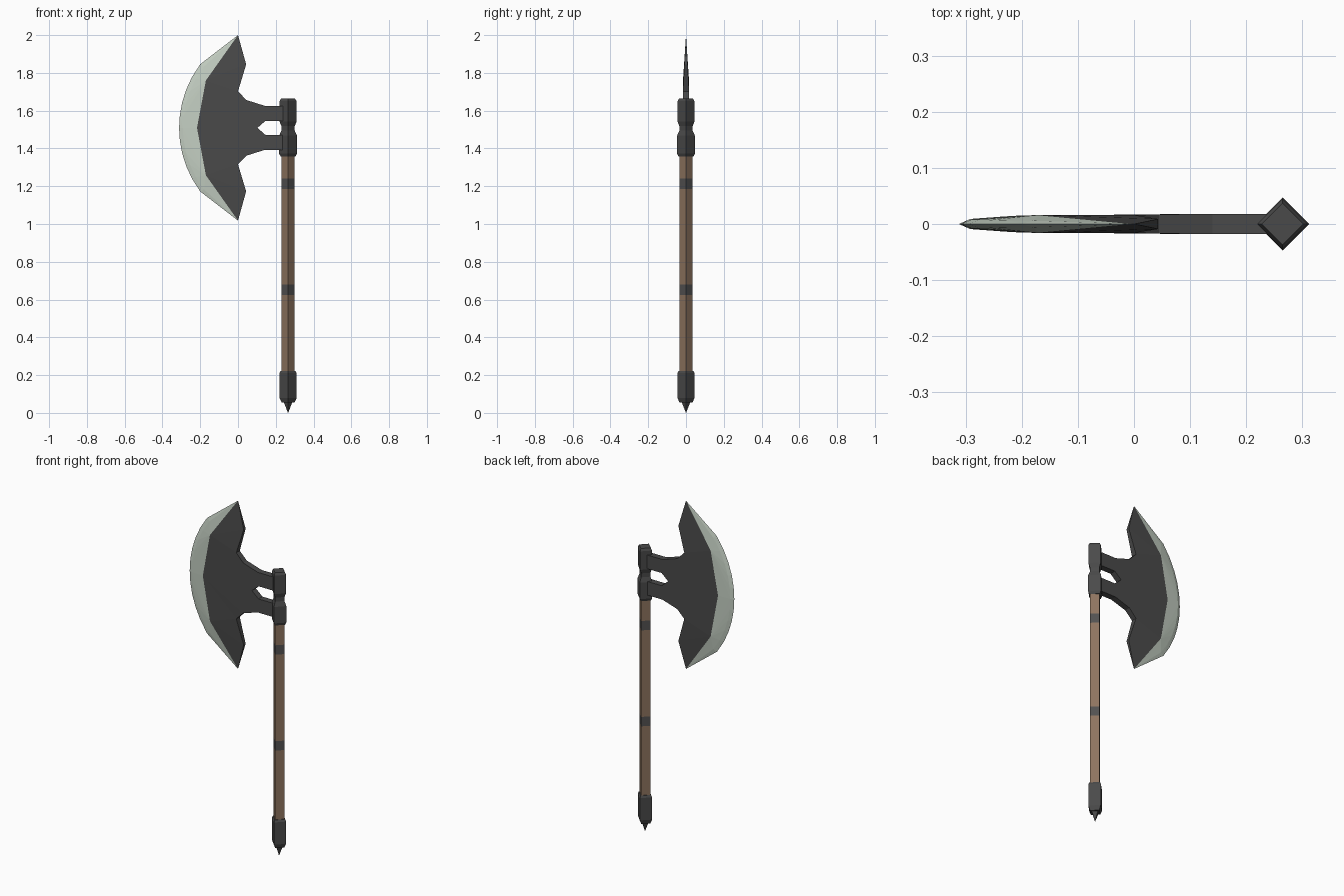
import bpy, bmesh, math

if "Cube" in bpy.data.objects:
    bpy.data.objects.remove(bpy.data.objects["Cube"])


def material(name, rgb):
    m = bpy.data.materials.new(name)
    m.diffuse_color = (*rgb, 1)
    m.use_nodes = True
    m.node_tree.nodes["Principled BSDF"].inputs["Base Color"].default_value = m.diffuse_color
    return m


IRON = material("dark iron", (0.068, 0.068, 0.068))
BAND = material("grip band grey", (0.085, 0.083, 0.083))
WOOD = material("brown wood", (0.27, 0.175, 0.115))
STEEL = material("pale steel", (0.55, 0.62, 0.54))
AXIS_X = 0.265   # centre line of the shaft
MID_Z = 1.509    # symmetry height of the blade


def finish(bm, name, mats):
    bmesh.ops.remove_doubles(bm, verts=bm.verts, dist=0.0002)
    bmesh.ops.recalc_face_normals(bm, faces=bm.faces)
    me = bpy.data.meshes.new(name)
    bm.to_mesh(me)
    bm.free()
    for m in mats:
        me.materials.append(m)
    ob = bpy.data.objects.new(name, me)
    bpy.context.collection.objects.link(ob)
    return ob


def diamond_lathe(name, profile, mats, rule=lambda z: 0):
    """Four-sided turned part from (radius, height) pairs."""
    bm = bmesh.new()
    rings = [[bm.verts.new((AXIS_X + r * math.cos(k * math.pi / 2),
                            r * math.sin(k * math.pi / 2), z)) for k in range(4)]
             for r, z in profile]
    for a, b in zip(rings, rings[1:]):
        for k in range(4):
            j = (k + 1) % 4
            f = bm.faces.new((a[k], a[j], b[j], b[k]))
            f.material_index = rule(f.calc_center_median().z)
    bm.faces.new(rings[0][::-1])
    bm.faces.new(rings[-1])
    return finish(bm, name, mats)


# wooden shaft with two flush grip bands
diamond_lathe("shaft", [(0.035, z) for z in (0.2, 0.625, 0.68, 1.185, 1.24, 1.4)],
              [WOOD, BAND],
              lambda z: 1 if 0.62 < z < 0.69 or 1.18 < z < 1.25 else 0)

# pommel with a spike
diamond_lathe("pommel", [(0.0005, 0.0), (0.022, 0.055), (0.034, 0.055), (0.046, 0.08),
                         (0.046, 0.21), (0.039, 0.222)], [IRON])

# double collar at the head
diamond_lathe("head_collar", [(0.039, 1.357), (0.047, 1.372), (0.047, 1.468),
                              (0.035, 1.495), (0.035, 1.518), (0.045, 1.542),
                              (0.045, 1.65), (0.037, 1.664)], [IRON])

# blade: one quarter described as (x, height above middle, half thickness)
T = (0.0, 0.491, 0.0)
R = (0.043, 0.336, 0.009)
N = (0.0, 0.193, 0.016)
S = (0.045, 0.147, 0.017)
A = (0.14, 0.117, 0.018)
B = (0.262, 0.117, 0.018)
C = (0.262, 0.037, 0.018)
D = (0.145, 0.037, 0.018)
M = (0.103, 0.0, 0.018)
I = (-0.17, 0.251, 0.016)
K = (-0.217, 0.0, 0.0145)

# cutting edge follows an arc, with a narrow honed bevel behind it
RAD, STEPS = 0.563, 5
edge, honed = [], []
for i in range(STEPS + 1):
    z = 0.337 * (1 - i / STEPS)
    x = -0.312 + RAD - math.sqrt(RAD ** 2 - z ** 2)
    edge.append((x, z, 0.0))
    honed.append((x + 0.02, z * 0.965, 0.006 + 0.003 * i / STEPS))

iron_faces = [(T, R, N, I), (I, N, S, M, K), (S, A, D, M), (A, B, C, D)]
steel_faces = [(T, edge[0], honed[0]), (T, honed[0], I), (I, honed[-1], K)]
for i in range(STEPS):
    steel_faces.append((I, honed[i], honed[i + 1]))
    steel_faces.append((edge[i], edge[i + 1], honed[i + 1], honed[i]))
outline = [T, R, N, S, A, B, C, D, M]

bm = bmesh.new()


def add(points, index):
    f = bm.faces.new([bm.verts.new(p) for p in points])
    f.material_index = index


for sy in (-1, 1):
    for sz in (-1, 1):
        def put(p, flat=False):
            return (p[0], 0.0 if flat else sy * p[2], MID_Z + sz * p[1])
        for group, index in ((iron_faces, 0), (steel_faces, 1)):
            for face in group:
                add([put(p) for p in face], index)
        for p, q in zip(outline, outline[1:]):      # rim walls
            ring = [put(p), put(q), put(q, True)]
            if p[2] > 0:
                ring.append(put(p, True))
            add(ring, 0)
bmesh.ops.remove_doubles(bm, verts=bm.verts, dist=0.0002)
bmesh.ops.triangulate(bm, faces=[f for f in bm.faces if len(f.verts) > 3])
finish(bm, "axe_blade", [IRON, STEEL])
